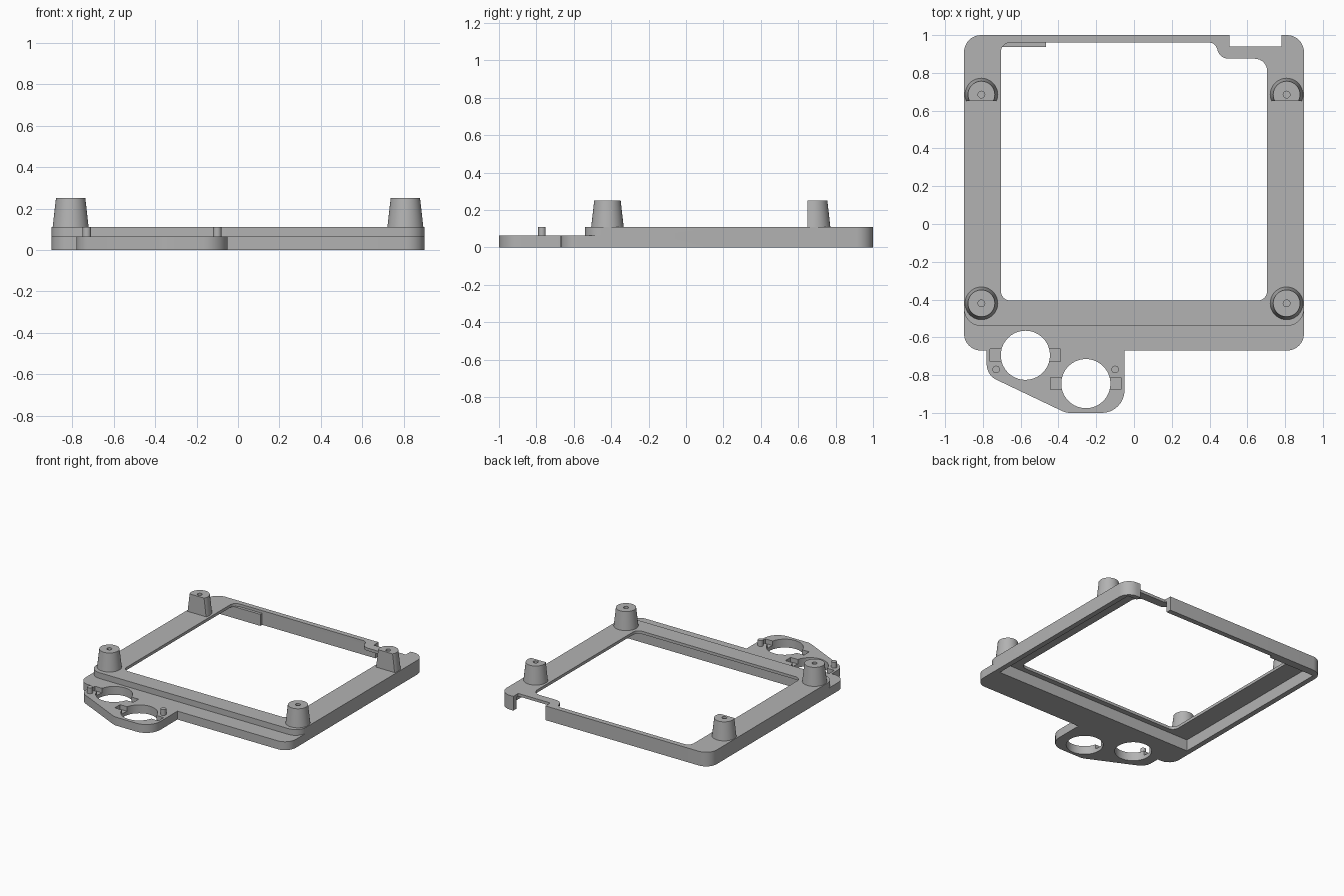
import bpy
import math
from mathutils import Vector

if "Cube" in bpy.data.objects:
    bpy.data.objects.remove(bpy.data.objects["Cube"], do_unlink=True)

grey = bpy.data.materials.new("plain grey")
grey.use_nodes = True
COLOUR = (0.45, 0.45, 0.45, 1)
grey.diffuse_color = COLOUR
grey.node_tree.nodes["Principled BSDF"].inputs["Base Color"].default_value = COLOUR


def rounded(corners, steps=8):
    """Outline with each (x, y, radius) corner replaced by an arc."""
    out = []
    n = len(corners)
    for i, (x, y, r) in enumerate(corners):
        p = Vector((x, y))
        if r == 0:
            out.append(p)
            continue
        a = (Vector(corners[i - 1][:2]) - p).normalized()
        b = (Vector(corners[(i + 1) % n][:2]) - p).normalized()
        half = a.angle(b) / 2
        centre = p + (a + b).normalized() * (r / math.sin(half))
        start = p + a * (r / math.tan(half)) - centre
        end = p + b * (r / math.tan(half)) - centre
        sweep = start.angle_signed(end)
        for k in range(steps + 1):
            t = -sweep * k / steps
            c, s = math.cos(t), math.sin(t)
            out.append(centre + Vector((start.x * c - start.y * s,
                                        start.x * s + start.y * c)))
    return out


def prism(name, outline, z0, z1):
    n = len(outline)
    verts = [(p[0], p[1], z) for z in (z0, z1) for p in outline]
    faces = [list(range(n))[::-1], list(range(n, 2 * n))]
    faces += [(i, (i + 1) % n, (i + 1) % n + n, i + n) for i in range(n)]
    mesh = bpy.data.meshes.new(name)
    mesh.from_pydata(verts, [], faces)
    mesh.materials.append(grey)
    obj = bpy.data.objects.new(name, mesh)
    bpy.context.collection.objects.link(obj)
    return obj


def box(name, x0, x1, y0, y1, z0, z1):
    return prism(name, [(x0, y0), (x1, y0), (x1, y1), (x0, y1)], z0, z1)


def round_bar(name, x, y, z0, z1, r0, r1=None, sides=48):
    bpy.ops.mesh.primitive_cone_add(vertices=sides, radius1=r0, radius2=r1 or r0,
                                    depth=z1 - z0, location=(x, y, (z0 + z1) / 2))
    obj = bpy.context.object
    obj.name = name
    obj.data.materials.append(grey)
    return obj


def combine(obj, other, operation="DIFFERENCE"):
    mod = obj.modifiers.new("combine", "BOOLEAN")
    mod.operation, mod.solver, mod.object = operation, "EXACT", other
    bpy.context.view_layer.objects.active = obj
    bpy.ops.object.modifier_apply(modifier=mod.name)
    bpy.data.objects.remove(other, do_unlink=True)


def smooth(obj):
    bpy.ops.object.select_all(action="DESELECT")
    obj.select_set(True)
    bpy.context.view_layer.objects.active = obj
    bpy.ops.object.shade_smooth_by_angle(angle=math.radians(30))


TOP, STEP = 0.11, 0.065

# Low base with the front bracket, and the taller frame stacked on it
frame = prism("frame", rounded([
    (0.9, -0.67, 0.09), (0.9, 1, 0.09), (-0.9, 1, 0.09), (-0.9, -0.67, 0.09),
    (-0.78, -0.67, 0), (-0.78, -0.8, 0.09), (-0.36, -1, 0.1),
    (-0.05, -1, 0.12), (-0.05, -0.67, 0)][::-1]), 0, STEP)
combine(frame, prism("upper", rounded([
    (-0.9, -0.54, 0.09), (0.9, -0.54, 0.09), (0.9, 1, 0.09), (-0.9, 1, 0.09)]),
    STEP, TOP), "UNION")

# Hollow underside, window opening and rear notch
combine(frame, box("hollow", -0.86, 0.86, -0.445, 0.96, -0.1, 0.088))
combine(frame, prism("opening", rounded([
    (-0.705, -0.405, 0.05), (0.705, -0.405, 0.05), (0.705, 0.875, 0.065),
    (0.44, 0.875, 0.06), (0.44, 0.96, 0.04), (-0.705, 0.96, 0.05)]), 0.05, 0.3))
combine(frame, box("notch", 0.505, 0.78, 0.94, 1.1, -0.1, 0.3))

# Bracket holes, each with a pair of shallow side slots
for x, y in ((-0.575, -0.695), (-0.255, -0.845)):
    combine(frame, box("slots", x - 0.187, x + 0.187, y - 0.032, y + 0.032, 0.03, 0.1))
    combine(frame, round_bar("hole", x, y, -0.1, 0.2, 0.13, sides=64))
smooth(frame)

# Lip on the inside of the back wall
box("back_wall_lip", -0.86, -0.465, 0.938, 0.962, 0, 0.089)

# Locating pegs on the bracket
for side, x in (("right", -0.73), ("left", -0.1)):
    smooth(round_bar(side + "_peg", x, -0.77, STEP - 0.01, TOP, 0.02, sides=24))

# Tapered posts; the back pair is cut flat towards the front
for side, x in (("right", -0.808), ("left", 0.808)):
    for end, y in (("front", -0.42), ("back", 0.685)):
        post = round_bar(f"{end}_{side}_post", x, y, TOP - 0.002, 0.25, 0.087, 0.071)
        combine(post, round_bar("screw_hole", x, y, 0.15, 0.3, 0.018, sides=24))
        if end == "back":
            combine(post, box("flat", x - 0.2, x + 0.2, y - 0.3, 0.65, 0, 0.4))
        smooth(post)
